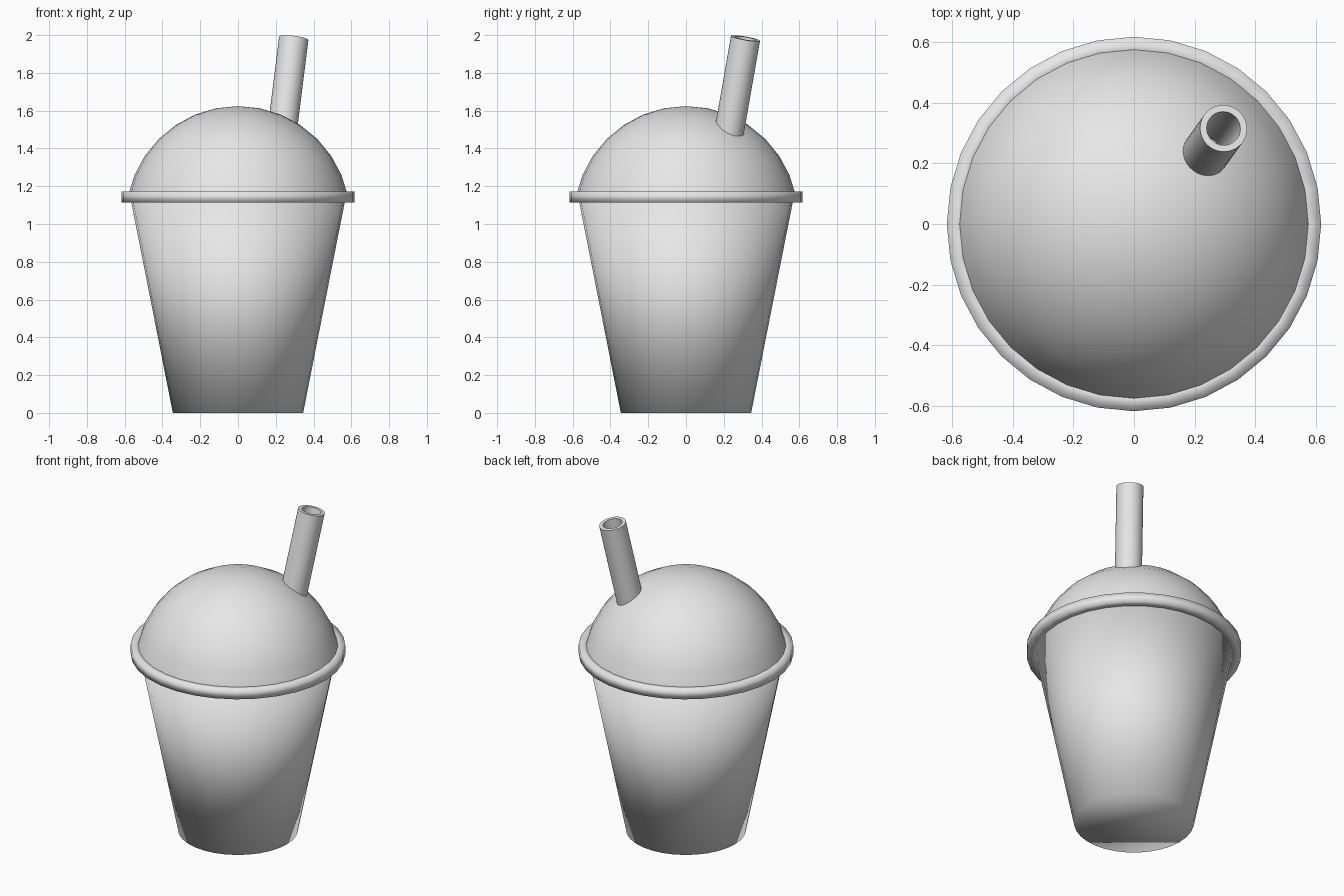
import bpy
import bmesh
from math import sin, cos, pi, radians
from mathutils import Vector

cube = bpy.data.objects.get("Cube")
if cube:
    bpy.data.objects.remove(cube, do_unlink=True)

SEGMENTS = 32

# Single light grey material
grey = bpy.data.materials.new("light grey")
grey.use_nodes = True
grey.diffuse_color = (0.8, 0.8, 0.8, 1)
grey.node_tree.nodes["Principled BSDF"].inputs["Base Color"].default_value = (0.8, 0.8, 0.8, 1)


def lathe(name, profile, closed=False, cap=False):
    """Turn a (radius, height) profile around z into a smooth object."""
    bm = bmesh.new()
    rings = []
    for r, z in profile:
        if r < 1e-5:
            rings.append([bm.verts.new((0, 0, z))] * SEGMENTS)
        else:
            rings.append([bm.verts.new((r * cos(a), r * sin(a), z))
                          for a in (2 * pi * i / SEGMENTS for i in range(SEGMENTS))])
    pairs = list(zip(rings, rings[1:]))
    if closed:
        pairs.append((rings[-1], rings[0]))
    for low, high in pairs:
        for i in range(SEGMENTS):
            j = (i + 1) % SEGMENTS
            corners = dict.fromkeys((low[i], low[j], high[j], high[i]))
            bm.faces.new(list(corners))
    if cap:
        bm.faces.new(rings[0])
        bm.faces.new(rings[-1])
    bmesh.ops.recalc_face_normals(bm, faces=bm.faces)
    for face in bm.faces:
        face.smooth = True
    mesh = bpy.data.meshes.new(name)
    bm.to_mesh(mesh)
    bm.free()
    mesh.materials.append(grey)
    obj = bpy.data.objects.new(name, mesh)
    bpy.context.collection.objects.link(obj)
    return obj


# Tapered cup, shaded smooth across its ends
lathe("cup", [(0.345, 0), (0.567, 1.125)], cap=True)

# Lid rim ring
lathe("lid_rim", [(0.55, 1.114), (0.617, 1.114), (0.617, 1.172), (0.55, 1.172)], closed=True)

# Domed lid
DOME_R, DOME_Z = 0.594, 1.03
angles = [radians(11.25 * i) for i in range(7, -1, -1)]
lathe("dome_lid", [(DOME_R * sin(a), DOME_Z + DOME_R * cos(a)) for a in angles])

# Leaning hollow straw, its origin at the top end
straw = lathe("straw", [(0.078, -0.6), (0.078, 0), (0.056, 0), (0.056, -0.6)], closed=True)
straw.location = (0.295, 0.315, 1.983)
straw.rotation_euler = Vector((0.125, 0.175, 1)).to_track_quat('Z', 'Y').to_euler()
bpy.ops.object.select_all(action='DESELECT')
straw.select_set(True)
bpy.context.view_layer.objects.active = straw
bpy.ops.object.shade_smooth_by_angle(angle=radians(40))
